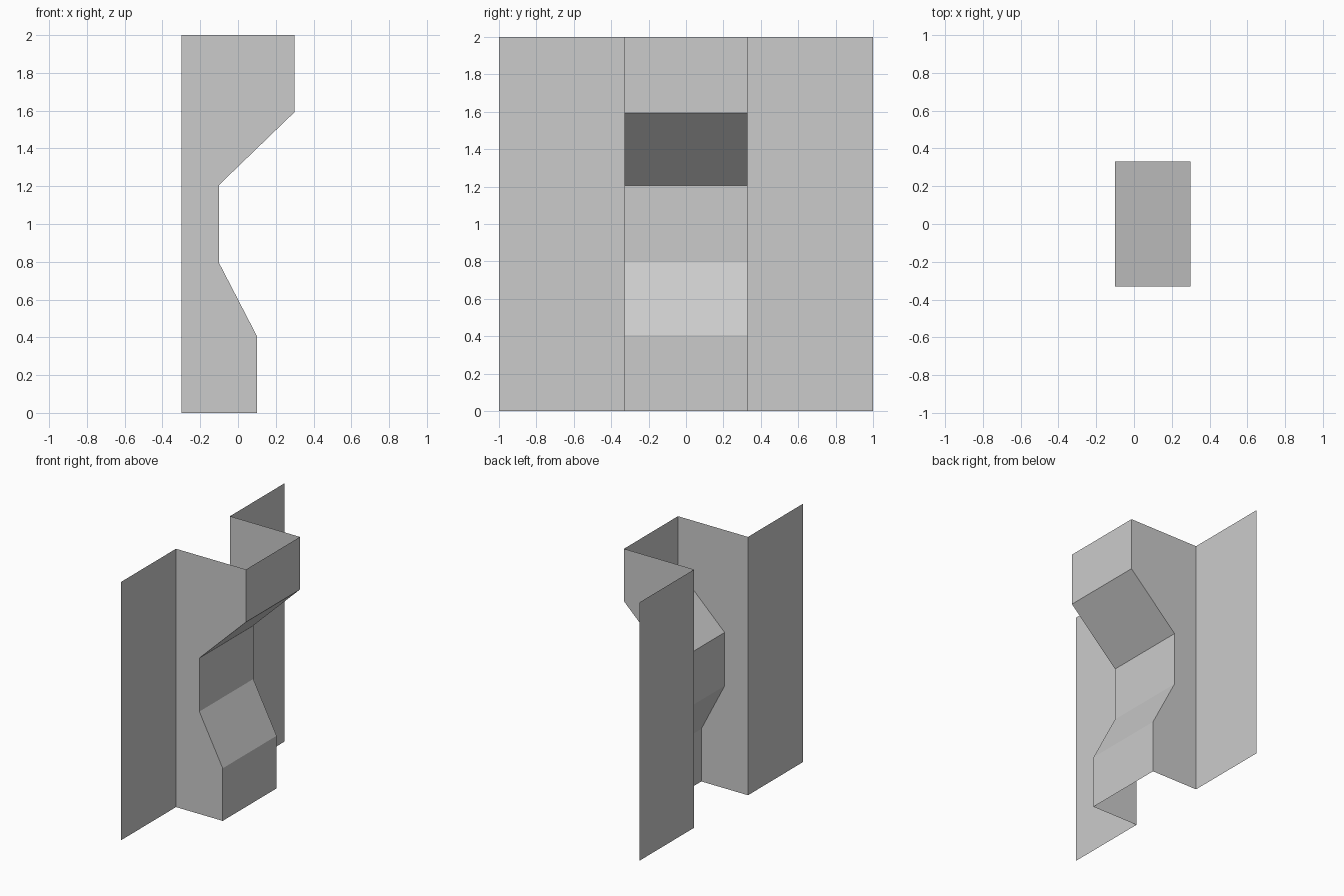
import bpy, bmesh

if "Cube" in bpy.data.objects:
    bpy.data.objects.remove(bpy.data.objects["Cube"])

BACK, HALF, SEAM = -0.3, 0.33, 0.007

# Front-face offset at each height: straight panels, sloped transitions, thin seams
profile = [
    (0.0, 0.1), (0.4 - SEAM, 0.1), (0.4 + SEAM, 0.1),
    (0.8 - SEAM, -0.1), (0.8 + SEAM, -0.1),
    (1.2 - SEAM, -0.1), (1.2 + SEAM, -0.1),
    (1.6 - SEAM, 0.3), (1.6 + SEAM, 0.3), (2.0, 0.3),
]


def sheet(name, section):
    """Loft an open cross-section (function of front offset) up the profile."""
    bm = bmesh.new()
    rows = [[bm.verts.new((x, y, z)) for x, y in section(front)]
            for z, front in profile]
    for low, high in zip(rows, rows[1:]):
        for i in range(len(low) - 1):
            bm.faces.new((low[i], low[i + 1], high[i + 1], high[i]))
    mesh = bpy.data.meshes.new(name)
    bm.to_mesh(mesh)
    bm.free()
    obj = bpy.data.objects.new(name, mesh)
    bpy.context.collection.objects.link(obj)
    return obj


# Folded wall: flat side wings, returns, and the stepped central face
sheet("folded_wall_panel", lambda front: [
    (BACK, -1.0), (BACK, -HALF), (front, -HALF),
    (front, HALF), (BACK, HALF), (BACK, 1.0),
])
